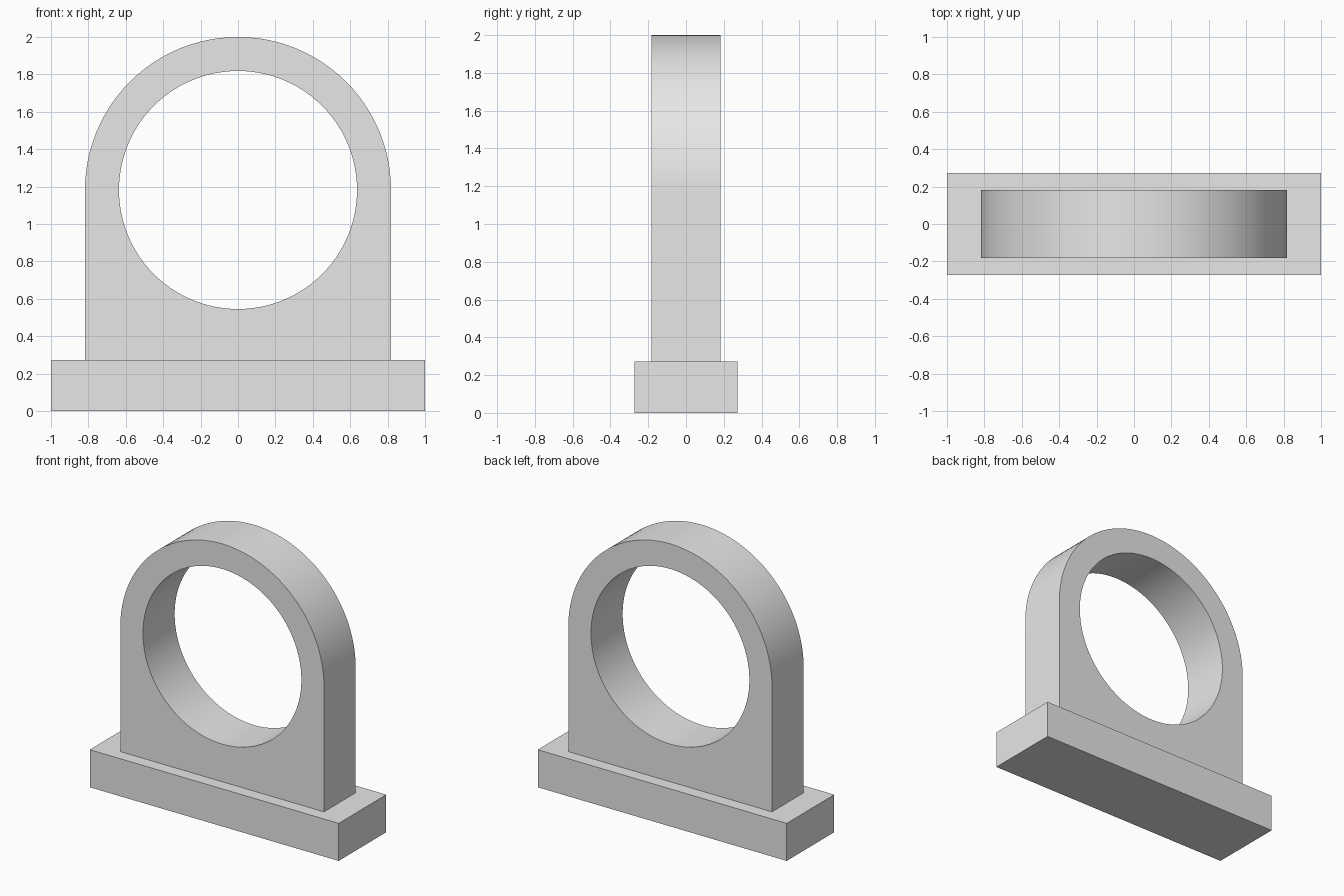
import bpy
import bmesh
from math import pi, cos, sin, radians
from mathutils import Vector

old = bpy.data.objects.get("Cube")
if old:
    bpy.data.objects.remove(old, do_unlink=True)

# Proportions
UNIT = 2 / 11
BASE_SIZE = Vector((2.0, 3 * UNIT, 1.5 * UNIT))
ARCH_RADIUS = 4.5 * UNIT
BORE_RADIUS = 3.5 * UNIT
CENTRE_Z = 2 - ARCH_RADIUS
THICKNESS = 2 * UNIT
SEGMENTS = 96

grey = bpy.data.materials.new("plain grey")
grey.use_nodes = True
colour = (0.8, 0.8, 0.8, 1)
grey.diffuse_color = colour
grey.node_tree.nodes["Principled BSDF"].inputs["Base Color"].default_value = colour


def finish(name, bm):
    bmesh.ops.recalc_face_normals(bm, faces=bm.faces)
    mesh = bpy.data.meshes.new(name)
    bm.to_mesh(mesh)
    bm.free()
    mesh.materials.append(grey)
    obj = bpy.data.objects.new(name, mesh)
    bpy.context.collection.objects.link(obj)
    return obj


def arc(radius, sweep, steps):
    return [(radius * cos(sweep * i / steps), CENTRE_Z + radius * sin(sweep * i / steps))
            for i in range(steps + 1)]


def add_loop(bm, points):
    verts = [bm.verts.new((x, -THICKNESS / 2, z)) for x, z in points]
    return [bm.edges.new((a, b)) for a, b in zip(verts, verts[1:] + verts[:1])]


# Base plate
bm = bmesh.new()
bmesh.ops.create_cube(bm, size=1)
bmesh.ops.scale(bm, vec=BASE_SIZE, verts=bm.verts)
bmesh.ops.translate(bm, vec=(0, 0, BASE_SIZE.z / 2), verts=bm.verts)
finish("base_plate", bm)

# Upright with round top and bored hole
bm = bmesh.new()
outline = arc(ARCH_RADIUS, pi, SEGMENTS // 2)
outline += [(-ARCH_RADIUS, BASE_SIZE.z), (ARCH_RADIUS, BASE_SIZE.z)]
bore = arc(BORE_RADIUS, 2 * pi, SEGMENTS)[:-1]
edges = add_loop(bm, outline) + add_loop(bm, bore)
bmesh.ops.triangle_fill(bm, edges=edges, use_beauty=True, normal=(0, -1, 0))
result = bmesh.ops.extrude_face_region(bm, geom=bm.faces[:], use_keep_orig=True)
moved = [v for v in result["geom"] if isinstance(v, bmesh.types.BMVert)]
bmesh.ops.translate(bm, vec=(0, THICKNESS, 0), verts=moved)
upright = finish("arched_upright", bm)

bpy.ops.object.select_all(action="DESELECT")
upright.select_set(True)
bpy.context.view_layer.objects.active = upright
bpy.ops.object.shade_smooth_by_angle(angle=radians(30))
